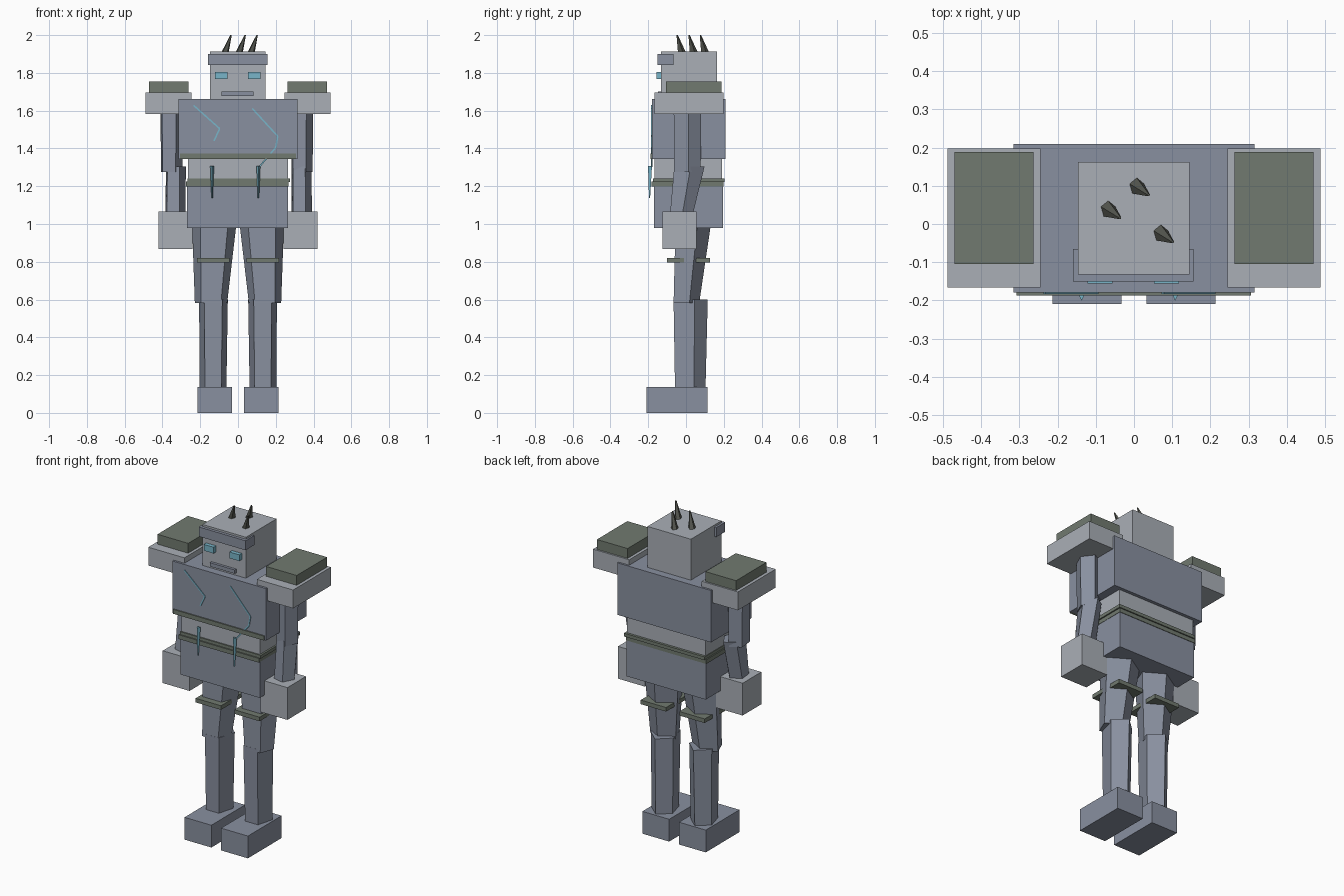
import bpy, bmesh
from math import sin, cos, pi
from mathutils import Vector

old = bpy.data.objects.get("Cube")
if old:
    bpy.data.objects.remove(old, do_unlink=True)


def material(name, rgb):
    m = bpy.data.materials.new(name)
    m.use_nodes = True
    m.diffuse_color = (*rgb, 1)
    m.node_tree.nodes["Principled BSDF"].inputs["Base Color"].default_value = (*rgb, 1)
    return m


SLATE = material("slate stone", (0.25, 0.28, 0.35))
PALE = material("pale stone", (0.40, 0.43, 0.47))
MOSS = material("moss", (0.165, 0.195, 0.16))
GLOW = material("cyan glow", (0.19, 0.46, 0.58))
THORN = material("dark thorn", (0.09, 0.095, 0.08))


def finish(name, bm, mat):
    bmesh.ops.recalc_face_normals(bm, faces=bm.faces)
    me = bpy.data.meshes.new(name)
    bm.to_mesh(me)
    bm.free()
    me.materials.append(mat)
    ob = bpy.data.objects.new(name, me)
    bpy.context.collection.objects.link(ob)
    return ob


def box(name, mat, x, y, z):
    """Box from its (low, high) range on each axis."""
    bm = bmesh.new()
    bmesh.ops.create_cube(bm, size=1)
    for v in bm.verts:
        v.co = [(a + b) / 2 + c * (b - a) for c, (a, b) in zip(v.co, (x, y, z))]
    return finish(name, bm, mat)


def limb(name, mat, top, bottom, r_top, r_bottom, sides=5, twist=0):
    """Tapered prism between two centres, one corner to the back."""
    bm = bmesh.new()
    rings = []
    for centre, (rx, ry) in ((top, r_top), (bottom, r_bottom)):
        angles = [twist + 2 * pi * i / sides for i in range(sides)]
        rings.append([bm.verts.new(Vector(centre) + Vector((rx * sin(a), ry * cos(a), 0)))
                      for a in angles])
    for i in range(sides):
        j = (i + 1) % sides
        bm.faces.new((rings[0][i], rings[0][j], rings[1][j], rings[1][i]))
    bm.faces.new(rings[0])
    bm.faces.new(rings[1])
    return finish(name, bm, mat)


def crack(name, points, y, half=0.004):
    """Thin glowing strip along points in the front plane."""
    bm = bmesh.new()
    for (x0, z0), (x1, z1) in zip(points, points[1:]):
        a, b = Vector((x0, y, z0)), Vector((x1, y, z1))
        side = (b - a).cross(Vector((0, 1, 0))).normalized() * half
        deep = Vector((0, 0.006, 0))
        front = [bm.verts.new(p) for p in (a + side, b + side, b - side, a - side)]
        back = [bm.verts.new(v.co + deep) for v in front]
        bm.faces.new(front)
        bm.faces.new(back)
        for i in range(4):
            j = (i + 1) % 4
            bm.faces.new((front[i], front[j], back[j], back[i]))
    return finish(name, bm, GLOW)


# Torso
box("chest", SLATE, (-0.316, 0.316), (-0.18, 0.21), (1.345, 1.662))
box("chest_moss_strip", MOSS, (-0.308, 0.306), (-0.187, -0.17), (1.345, 1.372))
box("belly", PALE, (-0.265, 0.265), (-0.168, 0.19), (1.2, 1.36))
box("belt_upper", MOSS, (-0.268, 0.276), (-0.175, 0.205), (1.222, 1.242))
box("belt_lower", MOSS, (-0.275, 0.268), (-0.182, 0.198), (1.198, 1.224))
box("hips", SLATE, (-0.27, 0.266), (-0.17, 0.195), (0.978, 1.215))

# Head
box("head", PALE, (-0.147, 0.146), (-0.132, 0.163), (1.63, 1.912))
box("brow", SLATE, (-0.16, 0.156), (-0.15, -0.065), (1.842, 1.9))
box("mouth", SLATE, (-0.087, 0.081), (-0.148, -0.12), (1.678, 1.701))
for side, x in (("right", -0.122), ("left", 0.052)):
    box(side + "_eye", GLOW, (x, x + 0.066), (-0.156, -0.12), (1.768, 1.806))

# Thorns leaning forward on the crown
for i, (x, y) in enumerate(((-0.07, 0.04), (0.005, 0.1), (0.068, -0.023))):
    limb("head_thorn_%d" % (i + 1), THORN, (x + 0.033, y - 0.024, 2.0), (x, y, 1.905),
         (0.004, 0.004), (0.021, 0.024))

# Shoulders, arms and legs
for side, s in (("right", -1), ("left", 1)):
    def span(a, b):
        return tuple(sorted((s * a, s * b)))

    box(side + "_shoulder", PALE, span(0.245, 0.489), (-0.167, 0.198), (1.583, 1.695))
    box(side + "_shoulder_moss", MOSS, span(0.263, 0.47), (-0.105, 0.188), (1.695, 1.755))
    x = -0.355 if s < 0 else 0.335
    limb(side + "_upper_arm", SLATE, (x, 0.005, 1.6), (x, 0.005, 1.275),
         (0.064, 0.077), (0.06, 0.074), twist=0.2)
    limb(side + "_forearm", SLATE, (s * 0.332, 0.015, 1.305), (s * 0.335, -0.03, 1.03),
         (0.056, 0.085), (0.058, 0.062), twist=0.2)
    box(side + "_hand", PALE, span(0.24, 0.421), (-0.125, 0.055), (0.868, 1.065))
    limb(side + "_thigh", SLATE, (s * 0.125, 0.03, 1.02), (s * 0.143, -0.005, 0.582),
         (0.125, 0.105), (0.09, 0.075))
    box(side + "_knee_moss", MOSS, span(0.045, 0.216), (-0.1, 0.128), (0.795, 0.82))
    limb(side + "_shin", SLATE, (s * 0.13, 0.015, 0.6), (s * 0.132, 0.014, 0.12),
         (0.08, 0.1), (0.074, 0.089))
    box(side + "_foot", SLATE, span(0.033, 0.214), (-0.21, 0.115), (0, 0.136))

# Glowing cracks and hanging shards
crack("right_chest_crack", [(-0.235, 1.628), (-0.097, 1.505), (-0.127, 1.44)], -0.184)
crack("left_chest_crack",
      [(0.075, 1.612), (0.21, 1.465), (0.2, 1.405), (0.115, 1.305)], -0.184)
for side, x in (("right", -0.137), ("left", 0.108)):
    limb(side + "_glow_shard", GLOW, (x, -0.187, 1.308), (x, -0.192, 1.138),
         (0.012, 0.014), (0.004, 0.004), sides=3, twist=pi)
